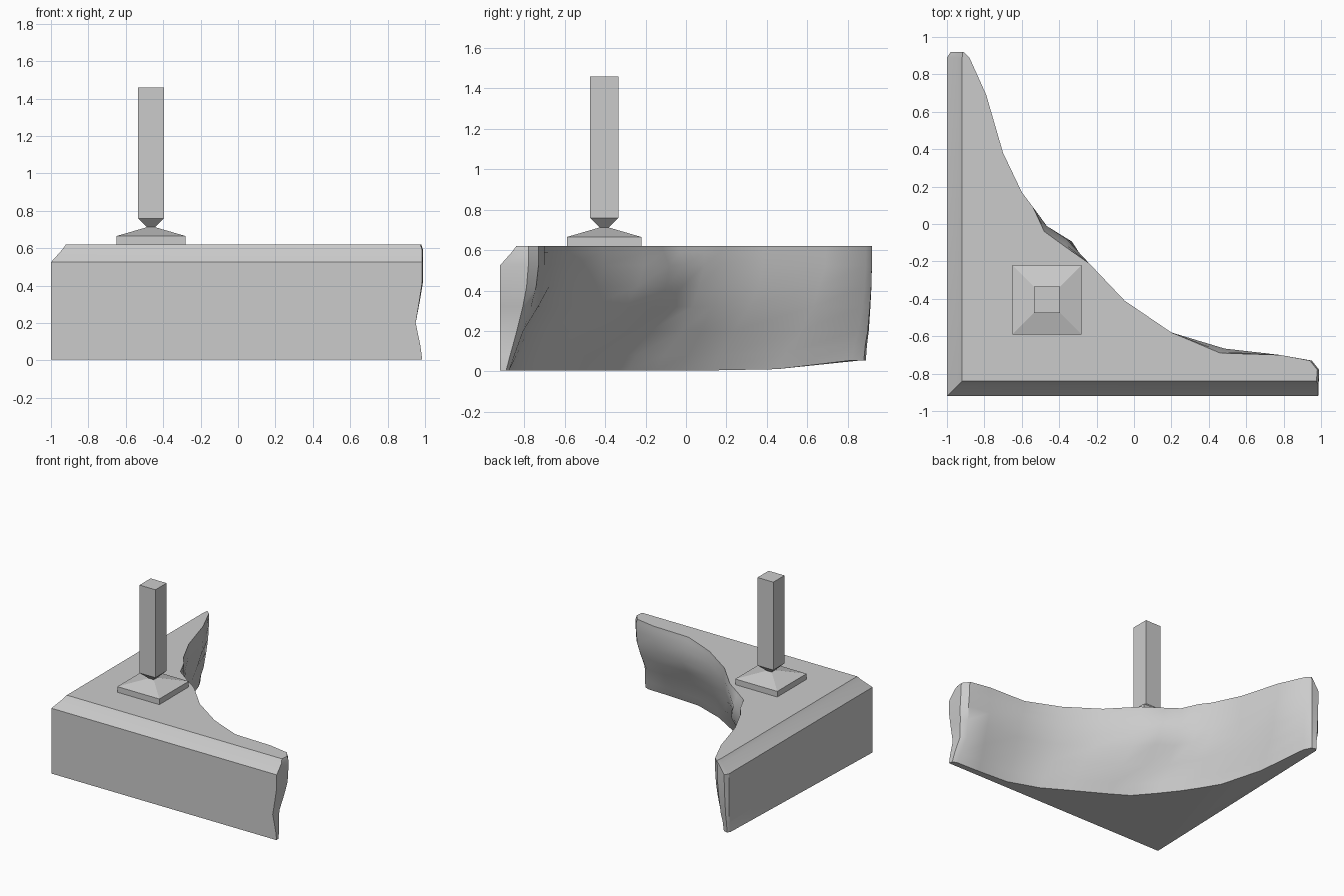
import bpy, bmesh, random

if "Cube" in bpy.data.objects:
    bpy.data.objects.remove(bpy.data.objects["Cube"])

random.seed(4)
grey = bpy.data.materials.new("stone grey")
grey.diffuse_color = (0.6, 0.6, 0.6, 1)
grey.use_nodes = True
grey.node_tree.nodes["Principled BSDF"].inputs["Base Color"].default_value = grey.diffuse_color


def loft(name, rings, smooth=False):
    """Skin a stack of equal-length rings and cap both ends."""
    bm = bmesh.new()
    loops = [[bm.verts.new(p) for p in ring] for ring in rings]
    n = len(loops[0])
    for a, b in zip(loops, loops[1:]):
        for i in range(n):
            j = (i + 1) % n
            bm.faces.new((a[i], a[j], b[j], b[i]))
    caps = [bm.faces.new(loops[0][::-1]), bm.faces.new(loops[-1])]
    bmesh.ops.triangulate(bm, faces=caps)
    bmesh.ops.recalc_face_normals(bm, faces=bm.faces[:])
    mesh = bpy.data.meshes.new(name)
    bm.to_mesh(mesh)
    bm.free()
    mesh.materials.append(grey)
    obj = bpy.data.objects.new(name, mesh)
    bpy.context.collection.objects.link(obj)
    if smooth:
        bpy.context.view_layer.objects.active = obj
        obj.select_set(True)
        bpy.ops.object.shade_smooth_by_angle(angle=0.6)
        obj.select_set(False)
    return obj


# Rough curved side: top x, top y, bottom x, bottom y, from right tip to back tip
curve = [
    (.99, -.78, .98, -.89), (.95, -.73, .94, -.875), (.78, -.70, .74, -.87),
    (.46, -.69, .49, -.855), (.20, -.58, .25, -.77), (-.05, -.41, .08, -.67),
    (-.24, -.21, -.20, -.51), (-.37, -.12, -.33, -.43), (-.48, -.04, -.45, -.29),
    (-.54, .09, -.56, -.15), (-.60, .17, -.64, -.03), (-.70, .38, -.73, .12),
    (-.79, .69, -.83, .45), (-.88, .89, -.92, .82), (-.92, .92, -.95, .88),
    (-.98, .92, -.985, .89),
]
bulges = {3: (.04, .04), 7: (.02, .06), 8: (.02, .05)}

# Levels: height, undercut share, bulge share, chamfer inset, tip waist
levels = [
    (.005, 1, 0, 0, 0), (.08, .82, 0, 0, .01), (.20, .52, .1, 0, .035),
    (.32, .25, .5, 0, .015), (.42, .08, 1, 0, 0), (.525, 0, .6, 0, 0),
    (.59, 0, .2, .058, 0), (.62, 0, 0, .08, .01),
]


def plinth_ring(level):
    z, under, bulge, inset, waist = level
    left, front = -1 + inset, -.92 + inset
    pts = [(left, front, z), (.985 - waist, front, z)]
    for i, (tx, ty, bx, by) in enumerate(curve):
        gx, gy = bulges.get(i, (0, 0))
        x = tx + (bx - tx) * under + gx * bulge
        y = ty + (by - ty) * under + gy * bulge
        if 1 < i < 13 and .1 < z < .5:
            x += random.uniform(-.015, .015)
            y += random.uniform(-.015, .015)
        if i < 2:
            x -= waist
        # the underside lifts towards the back tip
        lift = max(0, min(1, (y - .4) / .4)) * .05 if z < .1 else 0
        pts.append((max(x, left + .004 * (16 - i)), max(y, front + .004 * (i + 1)), z + lift))
    pts.append((left, .89 if 0.1 < z < .6 else .87, z + (.05 if z < .1 else 0)))
    return pts


loft("corner_plinth", [plinth_ring(l) for l in levels], smooth=True)

# Stand on top of the plinth
CX, CY = -.465, -.405


def square(half, z):
    return [(CX + sx * half, CY + sy * half, z)
            for sx, sy in ((-1, -1), (1, -1), (1, 1), (-1, 1))]


loft("base_plate", [square(.185, .615), square(.185, .665), square(.02, .713)])
loft("neck", [square(.02, .71), square(.07, .76)])
loft("post", [square(.07, .76), square(.07, 1.46)])
